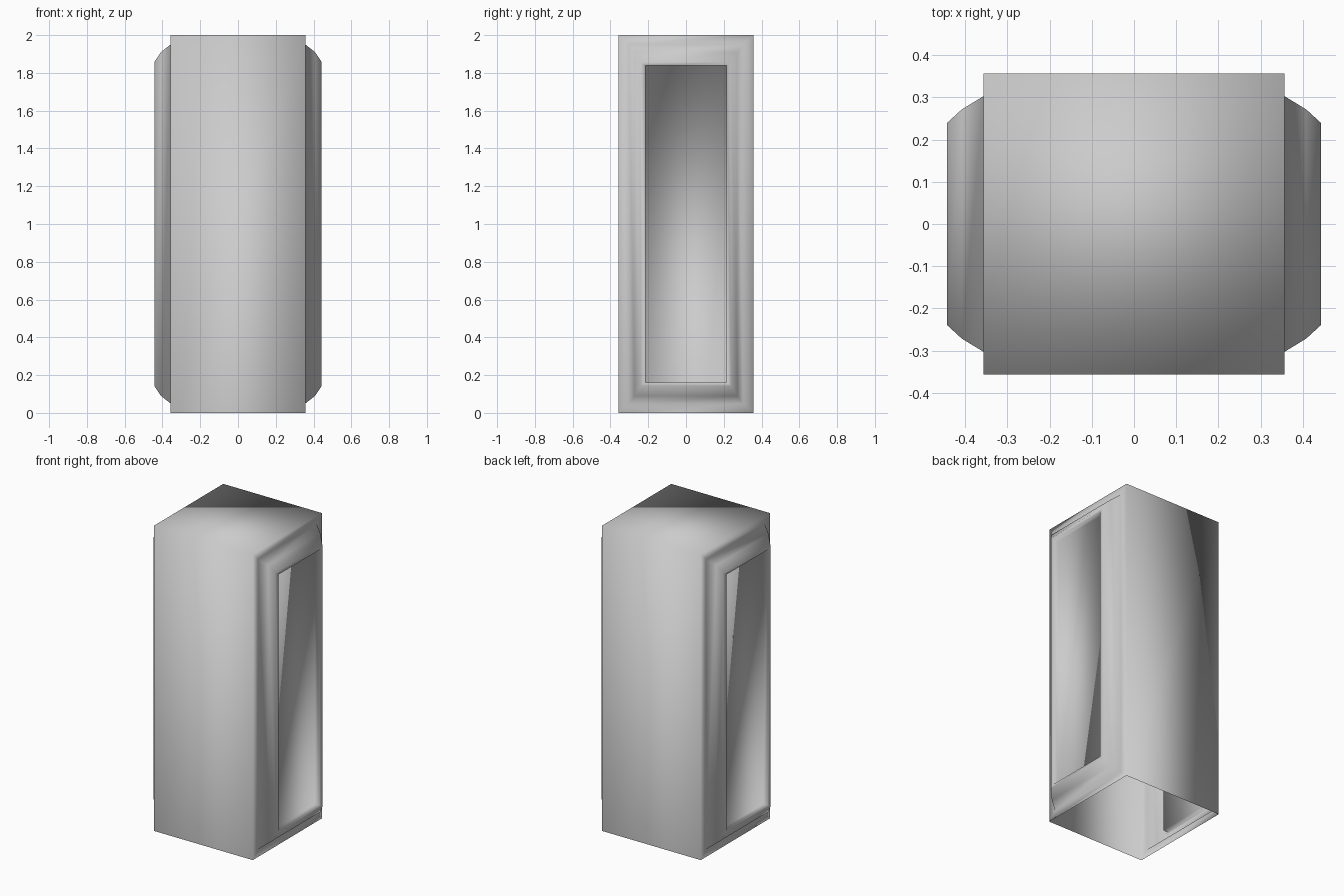
import bpy
import bmesh

default = bpy.data.objects.get("Cube")
if default:
    bpy.data.objects.remove(default, do_unlink=True)

HALF, HEIGHT = 0.357, 2.0

# Side panel profile: distance out, half depth, margin from floor and top
PANEL = [
    (HALF, HALF, 0.0),
    (HALF, 0.303, 0.05),
    (0.408, 0.272, 0.09),
    (0.443, 0.24, 0.143),
    (0.443, 0.215, 0.162),
    (0.408, 0.215, 0.162),
]

grey = bpy.data.materials.new("plain grey")
grey.use_nodes = True
colour = (0.6, 0.6, 0.6, 1.0)
grey.diffuse_color = colour
grey.node_tree.nodes["Principled BSDF"].inputs["Base Color"].default_value = colour

bm = bmesh.new()


def ring(side, out, depth, margin):
    """Upright rectangle of vertices on one side."""
    low, high = margin, HEIGHT - margin
    corners = [(-depth, low), (depth, low), (depth, high), (-depth, high)]
    return [bm.verts.new((side * out, y, z)) for y, z in corners]


# Raised frame and sunken pane on both sides
outer = {}
for side in (-1, 1):
    rings = [ring(side, *step) for step in PANEL]
    outer[side] = rings[0]
    for a, b in zip(rings, rings[1:]):
        for i in range(4):
            j = (i + 1) % 4
            bm.faces.new((a[i], a[j], b[j], b[i]))
    bm.faces.new(rings[-1])

# Back, top and front walls join the sides; the underside stays open
left, right = outer[1], outer[-1]
for i in (1, 2, 3):
    j = (i + 1) % 4
    bm.faces.new((left[i], left[j], right[j], right[i]))

bmesh.ops.recalc_face_normals(bm, faces=bm.faces)
top = max(bm.faces, key=lambda f: f.calc_center_median().z)
if top.normal.z < 0:
    bmesh.ops.reverse_faces(bm, faces=bm.faces)
for face in bm.faces:
    face.smooth = True

mesh = bpy.data.meshes.new("hollow_casing")
bm.to_mesh(mesh)
bm.free()
mesh.materials.append(grey)
casing = bpy.data.objects.new("hollow_casing", mesh)
bpy.context.collection.objects.link(casing)
